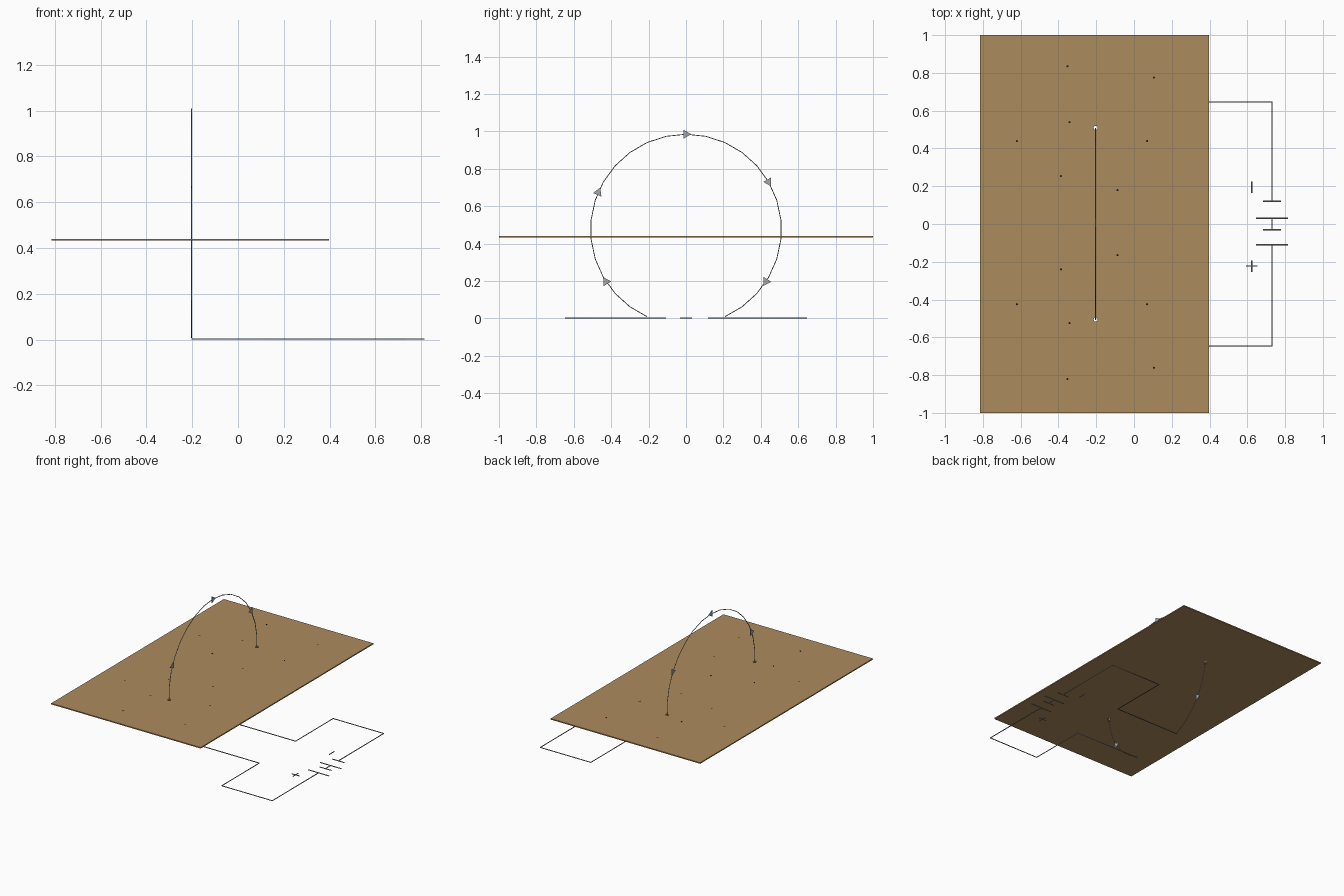
import bpy
from math import sin, cos, radians
from mathutils import Matrix, Vector

cube = bpy.data.objects.get("Cube")
if cube:
    bpy.data.objects.remove(cube)


def material(name, rgb):
    m = bpy.data.materials.new(name)
    m.use_nodes = True
    m.diffuse_color = (*rgb, 1)
    m.node_tree.nodes["Principled BSDF"].inputs["Base Color"].default_value = (*rgb, 1)
    return m


tan = material("tan card", (0.415, 0.257, 0.112))
steel = material("steel grey wire", (0.31, 0.33, 0.36))
grey = material("blue grey arrow", (0.37, 0.39, 0.42))
black = material("black speck", (0.01, 0.01, 0.01))

LOOP_X, LOOP_Z, LOOP_R = -0.203, 0.475, 0.51
BOARD_Z, BOARD_T, WIRE_R = 0.436, 0.008, 0.0033


def wire(name, paths, radius=WIRE_R):
    """Thin round wire following one or more straight-sided paths."""
    curve = bpy.data.curves.new(name, "CURVE")
    curve.dimensions = "3D"
    curve.bevel_depth = radius
    curve.bevel_resolution = 1
    curve.use_fill_caps = True
    for points in paths:
        spline = curve.splines.new("POLY")
        spline.points.add(len(points) - 1)
        for p, co in zip(spline.points, points):
            p.co = (*co, 1)
    curve.materials.append(steel)
    obj = bpy.data.objects.new(name, curve)
    bpy.context.collection.objects.link(obj)


def flat(x, y):
    return (x, y, WIRE_R)


def on_loop(deg):
    a = radians(deg)
    return Vector((LOOP_X, LOOP_R * cos(a), LOOP_Z + LOOP_R * sin(a)))


# Card, pierced where the loop passes through
bpy.ops.mesh.primitive_cube_add(size=1, location=(-0.209, 0, BOARD_Z))
board = bpy.context.object
board.name = "board"
board.scale = (1.212, 2, BOARD_T)
board.data.materials.append(tan)
for y in (-0.506, 0.509):
    bpy.ops.mesh.primitive_cylinder_add(
        vertices=12, radius=0.011, depth=0.1, location=(LOOP_X, y, BOARD_Z))
    cutter = bpy.context.object
    cutter.name = "hole_cutter"
    cutter.hide_render = True
    cut = board.modifiers.new("hole", "BOOLEAN")
    cut.object = cutter
    cut.solver = "EXACT"
    bpy.context.view_layer.objects.active = board
    bpy.ops.object.modifier_apply(modifier=cut.name)
    bpy.data.objects.remove(cutter)

# Wire loop standing through the card
wire("wire_loop", [[on_loop(d) for d in range(-66, 247, 12)]], 0.0025)

# Leads on the ground from the loop to the battery
for name, s, end in (("front_lead", -1, 0.11), ("back_lead", 1, 0.12)):
    wire(name, [[flat(LOOP_X, s * 0.21), flat(0.32, s * 0.21), flat(0.32, s * 0.645),
                 flat(0.73, s * 0.645), flat(0.73, s * end)]])

# Battery plates with the short link between the cells
plates = [[flat(0.73 - w, y), flat(0.73 + w, y)]
          for y, w in ((0.12, 0.048), (0.03, 0.085), (-0.03, 0.048), (-0.11, 0.085))]
wire("battery_plates", plates + [[flat(0.73, 0.03), flat(0.73, -0.03)]])

# Polarity marks
wire("negative_mark", [[flat(0.623, 0.165), flat(0.623, 0.225)]])
wire("positive_mark", [[flat(0.623, -0.253), flat(0.623, -0.193)],
                       [flat(0.593, -0.223), flat(0.653, -0.223)]])

# Flat arrows showing the current direction
for deg in (213, 157, 90, 30, -33):
    bpy.ops.mesh.primitive_cylinder_add(vertices=3, radius=0.028, depth=0.005)
    arrow = bpy.context.object
    arrow.name = "current_arrow"
    arrow.data.materials.append(grey)
    a = radians(deg)
    tip = Vector((0, sin(a), -cos(a)))
    normal = Vector((1, 0, 0))
    turn = Matrix((tip.cross(normal), tip, normal)).transposed().to_4x4()
    arrow.matrix_world = Matrix.Translation(on_loop(deg)) @ turn

# Small specks almost flush with the card, mirrored front to back
for x, y in ((-0.353, 0.828), (0.105, 0.768), (-0.342, 0.532), (-0.62, 0.432),
             (0.07, 0.432), (-0.387, 0.247), (-0.087, 0.172)):
    for s in (-1, 1):
        bpy.ops.mesh.primitive_cylinder_add(
            vertices=6, radius=0.006, depth=0.001,
            location=(x, 0.007 + s * y, BOARD_Z + BOARD_T / 2))
        speck = bpy.context.object
        speck.name = "speck"
        speck.data.materials.append(black)
